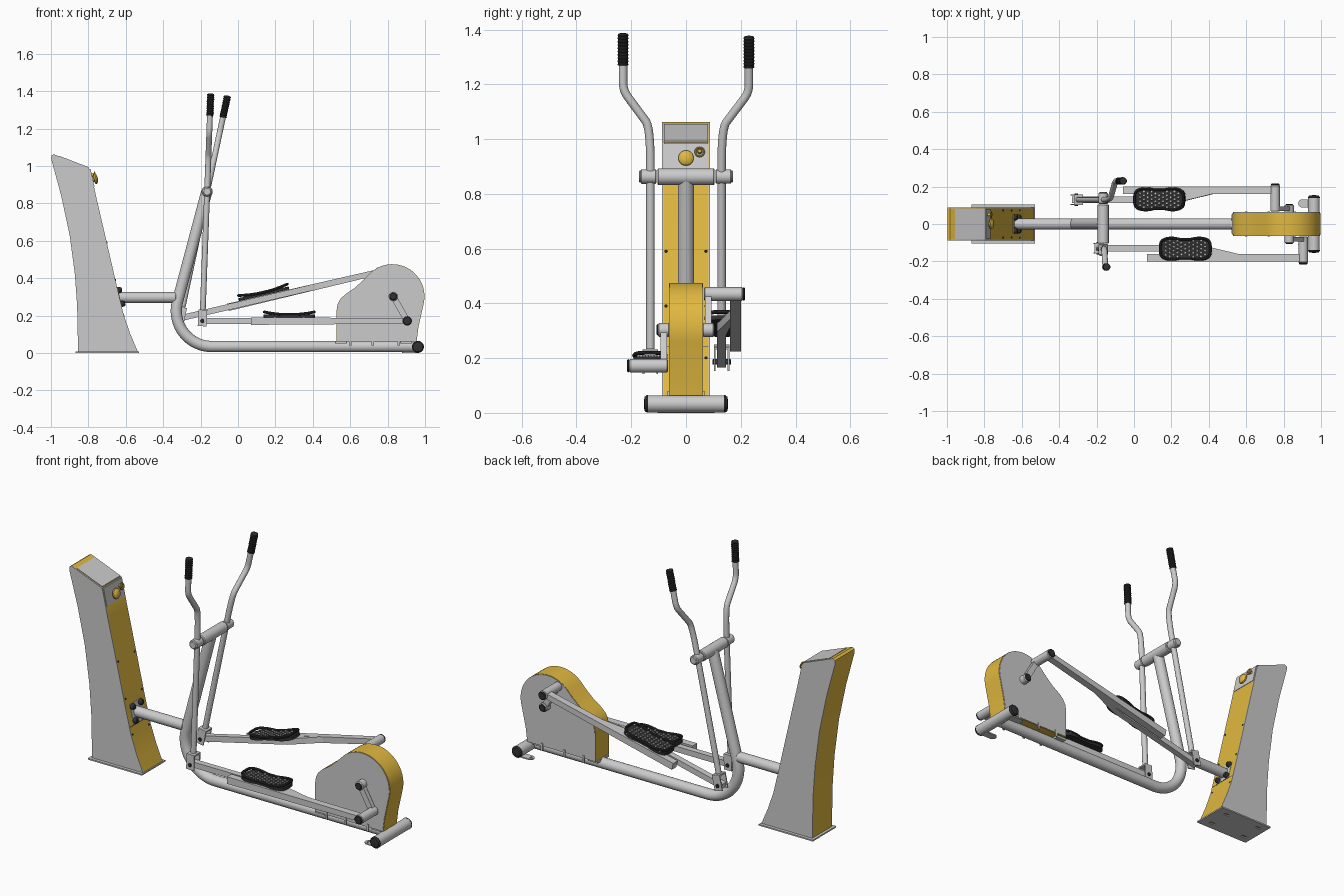
import bpy, bmesh, math
from mathutils import Matrix, Vector

if "Cube" in bpy.data.objects:
    bpy.data.objects.remove(bpy.data.objects["Cube"])

def material(name, col):
    m = bpy.data.materials.new(name)
    m.diffuse_color = (*col, 1)
    m.use_nodes = True
    m.node_tree.nodes["Principled BSDF"].inputs["Base Color"].default_value = m.diffuse_color
    return m

YEL = material("yellow", (0.75, 0.48, 0.05))
BLK = material("black", (0.03, 0.03, 0.03))
I = Matrix.Identity(4)

def finish(name, bm, mat, M=I):
    bm.normal_update()
    bmesh.ops.recalc_face_normals(bm, faces=bm.faces)
    me = bpy.data.meshes.new(name)
    bm.to_mesh(me)
    bm.free()
    me.transform(M)
    ob = bpy.data.objects.new(name, me)
    bpy.context.collection.objects.link(ob)
    if mat:
        me.materials.append(mat)
    return ob

def prism(name, pts, a, b, axis='y', mat=None, M=I):
    """Extrude a 2D outline along y (outline in xz) or z (outline in xy)."""
    bm = bmesh.new()
    put = (lambda p, h: (p[0], h, p[1])) if axis == 'y' else (lambda p, h: (p[0], p[1], h))
    lo, hi = ([bm.verts.new(put(p, h)) for p in pts] for h in (a, b))
    bm.faces.new(lo)
    bm.faces.new(hi)
    for i in range(len(pts)):
        j = (i + 1) % len(pts)
        bm.faces.new((lo[i], lo[j], hi[j], hi[i]))
    return finish(name, bm, mat, M)

def box(name, x0, x1, y0, y1, z0, z1, mat=None, M=I):
    return prism(name, [(x0, z0), (x1, z0), (x1, z1), (x0, z1)], y0, y1, 'y', mat, M)

def lathe(name, prof, at, axis, mat=None, M=I, n=24):
    """Revolve (radius, height) pairs around an axis through a point."""
    bm = bmesh.new()
    rings = [[bm.verts.new((r * math.cos(k * math.tau / n), r * math.sin(k * math.tau / n), h))
              for k in range(n)] for r, h in prof]
    for a, b in zip(rings, rings[1:]):
        for k in range(n):
            bm.faces.new((a[k], a[(k + 1) % n], b[(k + 1) % n], b[k]))
    bm.faces.new(rings[0])
    bm.faces.new(rings[-1])
    R = Vector(axis).to_track_quat('Z', 'Y').to_matrix().to_4x4()
    return finish(name, bm, mat, M @ Matrix.Translation(at) @ R)

def rod(name, r, at, axis, length, mat=None, M=I, c=0.004):
    return lathe(name, [(r - c, 0), (r, c), (r, length - c), (r - c, length)], at, axis, mat, M)

def fillet(pts, f=0.25):
    P = [Vector(p) for p in pts]
    out = [P[0]]
    for a, b, c in zip(P, P[1:], P[2:]):
        s, e = b.lerp(a, f), b.lerp(c, f)
        out += [s.lerp(b, t / 6).lerp(b.lerp(e, t / 6), t / 6) for t in range(7)]
    return out + [P[-1]]

def tube(name, pts, r, mat=None, M=I, closed=False, res=6):
    cu = bpy.data.curves.new(name, 'CURVE')
    cu.dimensions = '3D'
    cu.bevel_depth, cu.bevel_resolution, cu.use_fill_caps = r, res, True
    sp = cu.splines.new('POLY')
    sp.points.add(len(pts) - 1)
    for q, p in zip(sp.points, pts):
        q.co = (*(M @ Vector(p)), 1)
    sp.use_cyclic_u = closed
    ob = bpy.data.objects.new(name, cu)
    bpy.context.collection.objects.link(ob)
    bpy.ops.object.select_all(action='DESELECT')
    ob.select_set(True)
    bpy.context.view_layer.objects.active = ob
    bpy.ops.object.convert(target='MESH')
    if mat:
        bpy.context.object.data.materials.append(mat)

# Tower: yellow core between grey side plates
back = [(-.855, .006), (-.86, .25), (-.872, .42), (-.90, .63), (-.945, .84), (-.998, 1.035), (-.998, 1.055), (-.985, 1.063)]
front = [(-.80, .99), (-.79, .98), (-.757, .83), (-.70, .585), (-.645, .345), (-.61, .2), (-.575, .1), (-.535, .006)]
prism("tower_core", back + front, -.083, .083, 'y', YEL)
for s in (-1, 1):
    prism("tower_side_plate", back + front, s * .082, s * .088)
prism("tower_top_panel", [(-.955, 1.045), (-.957, 1.055), (-.797, .993), (-.80, .98)], -.08, .08)
prism("tower_control_panel", [(-.80, .985), (-.788, .985), (-.767, .888), (-.78, .888)], -.081, .081)
plate = box("tower_base_plate", -.87, -.53, -.105, .105, 0, .008)
bm = bmesh.new()
for x in (-.82, -.6):
    for y in (-.06, .06):
        bmesh.ops.create_cube(bm, size=1, matrix=Matrix.Translation((x, y, 0)) @ Matrix.Diagonal((.035, .014, .1, 1)))
cut = finish("slot_cutter", bm, None)
cut.hide_render = True
md = plate.modifiers.new("slots", 'BOOLEAN')
md.object = cut
md.solver = 'EXACT'
bpy.context.view_layer.objects.active = plate
bpy.ops.object.modifier_apply(modifier=md.name)
bpy.data.objects.remove(cut)

# Tower knob, key ring and panel screws
n = (.97, 0, .22)
lathe("control_knob", [(.014, 0), (.014, .008), (.028, .01), (.028, .018), (.02, .026), (.006, .029)], (-.778, 0, .928), n, YEL)
rod("ring_stub", .008, (-.783, .05, .952), n, .022, YEL, c=.002)
tube("key_ring", [(-.764 - .2 * .016 * math.sin(k * math.tau / 16), .05 + .016 * math.cos(k * math.tau / 16),
                   .953 + .016 * math.sin(k * math.tau / 16)) for k in range(16)], .0035, YEL, closed=True, res=2)
for x, z in ((-.703, .59), (-.657, .39), (-.613, .2)):
    for y in (-.073, .073):
        rod("panel_screw", .005, (x, y, z), n, .005, BLK, c=.001)
box("panel_seam", -.64, -.6195, -.083, .083, .24, .243, BLK)

# Connector tube, flange and bolts
rod("connector_tube", .029, (-.65, 0, .297), (1, 0, 0), .32)
T = Matrix.Translation((-.636, 0, .298)) @ Matrix.Rotation(-.23, 4, 'Y')
box("connector_flange", -.006, .004, -.05, .05, -.055, .055, None, T)
for y in (-.036, .036):
    for z in (-.038, .038):
        lathe("flange_bolt", [(.016, 0), (.016, .012), (.011, .02), (.004, .022)], (.003, y, z), (1, 0, 0), BLK, T)

# Main bent frame tube
arc = [(-.14 + .19 * math.cos(a), 0, .225 + .19 * math.sin(a))
       for a in (math.radians(165 + 105 * k / 20) for k in range(21))]
tube("main_frame", [(-.168, 0, .86)] + arc + [(.96, 0, .035)], .03, res=8)
rod("top_cross_sleeve", .03, (-.165, -.105, .863), (0, 1, 0), .21)
rod("rear_foot_bar", .031, (.962, -.14, .033), (0, 1, 0), .28, c=.001)
for s in (-1, 1):
    lathe("foot_bar_cap", [(.032, 0), (.032, .005), (.026, .013), (.01, .016)], (.962, s * .138, .033), (0, s, 0), BLK)
    box("anchor_tab", .90, .96, s * .11 - .022, s * .11 + .022, .001, .008)
    lathe("anchor_ring", [(.01, 0), (.022, 0), (.022, .007), (.01, .007), (.01, 0)], (.90, s * .11, .001), (0, 0, 1))

# Flywheel housing: yellow rim with grey side covers
wheel = [(.825 + .172 * math.cos(a), .303 + .172 * math.sin(a)) for a in (math.radians(-15 + 150 * k / 24) for k in range(25))]
house = wheel + [(.665, .385), (.62, .345), (.575, .315), (.548, .29), (.532, .26), (.526, .22),
                 (.526, .062), (.955, .062), (.965, .14)]
prism("housing_rim", house, -.06, .06, 'y', YEL)
for s in (-1, 1):
    prism("housing_cover", [(.76 + (x - .76) * .99, .26 + (z - .26) * .99) for x, z in house], s * .055, s * .063)
    for x in (.60, .72, .86):
        box("housing_clip", x - .006, x + .006, s * .06, s * .067, .04, .08)
for x in (.55, .9):
    box("housing_mount", x - .03, x + .03, -.05, .05, .05, .064)

# Moving parts, one set per side: arm tilt, crank pin position
AX, AZ = .83, .303
for s, tilt, (px, pz) in ((-1, math.radians(2.1), (.905, .172)), (1, math.radians(12), (.755, .434))):
    Y = (0, s, 0)
    # Crank arm with hub and pin
    rod("crank_hub", .025, (AX, s * .06, AZ), Y, .042)
    rod("crank_hub_cap", .021, (AX, s * .10, AZ), Y, .007, BLK)
    L = math.hypot(px - AX, pz - AZ)
    C = Matrix.Translation((AX, 0, AZ)) @ Matrix.Rotation(-math.atan2(pz - AZ, px - AX), 4, 'Y')
    box("crank_arm", 0, L, s * .07, s * .094, -.016, .016, None, C)
    rod("crank_pin", .025, (px, s * .066, pz), Y, .142)
    rod("crank_pin_cap", .024, (px, s * .206, pz), Y, .01, BLK)
    # Swinging handle
    A = Matrix.Translation((-.165, 0, .863)) @ Matrix.Rotation(tilt, 4, 'Y')
    rod("handle_pivot", .026, (0, s * .107, 0), Y, .06, None, A)
    rod("handle_pivot_cap", .022, (0, s * .165, 0), Y, .007, None, A)
    tube("handle_tube", fillet([(0, s * .13, -.63), (0, s * .13, .18), (0, s * .23, .315), (0, s * .23, .50)], .17), .0155, None, A)
    grip = [(.012, 0), (.02, .003)]
    for k in range(9):
        grip += [(.02, .006 + k * .012), (.0175, .009 + k * .012), (.0175, .012 + k * .012), (.02, .015 + k * .012)]
    lathe("handle_grip", grip + [(.018, .117), (.008, .12)], (0, s * .23, .405), (0, 0, 1), BLK, A)
    # Fork bracket at the foot of the handle
    box("fork_top", -.024, .024, s * .13 - .028, s * .13 + .028, -.64, -.632, None, A)
    for d in (-.025, .025):
        box("fork_plate", -.024, .024, s * .13 + d - .003, s * .13 + d + .003, -.72, -.634, None, A)
    rod("fork_bolt", .01, (0, s * .13 - s * .034, -.692), Y, .068, BLK, A, c=.002)
    # Foot beam from fork to crank pin
    o = A @ Vector((0, 0, -.692))
    B = Matrix.Translation(o) @ Matrix.Rotation(-math.atan2(pz - o.z, px - o.x), 4, 'Y')
    inner = [(-.02, .113), (.55, .113), (.77, .165), (.66, .165), (.5, .147), (-.02, .147)]
    prism("beam_inner", [(x, s * y) for x, y in inner], -.016, .016, 'z', None, B)
    prism("beam_outer", [(.26, -.021), (1.095, -.015), (1.095, .015), (.26, .019)], s * .16, s * .20, 'y', None, B)
    # Pedal with raised rim and grip studs
    P = B @ Matrix.Translation((.465, s * .132, .018))
    pw = lambda v: math.copysign(abs(v) ** .5, v)
    out = []
    for k in range(64):
        a = (k + .5) * math.tau / 64
        x = .138 * pw(math.cos(a))
        out.append((x, .063 * pw(math.sin(a)) * (1 - .22 * math.exp(-(x / .05) ** 2))))
    prism("pedal_plate", out, 0, .016, 'z', BLK, P)
    tube("pedal_rim", [(x * .97, y * .95, .016 + .014 * (x / .138) ** 2) for x, y in out], .0075, BLK, P, True, 3)
    bm = bmesh.new()
    for i in range(-5, 6):
        for j in range(-2, 3):
            x, y = i * .021, (j + (.5 if i % 2 else 0)) * .021
            if abs(y) < .053 * (1 - .25 * math.exp(-(x / .05) ** 2)):
                bmesh.ops.create_cone(bm, cap_ends=True, segments=10, radius1=.0065, radius2=.005, depth=.006,
                                      matrix=Matrix.Translation((x, y, .018)))
    finish("pedal_studs", bm, None, P)

# Smooth round surfaces, keep hard edges
bpy.ops.object.select_all(action='SELECT')
bpy.context.view_layer.objects.active = plate
bpy.ops.object.shade_smooth_by_angle(angle=math.radians(35))
